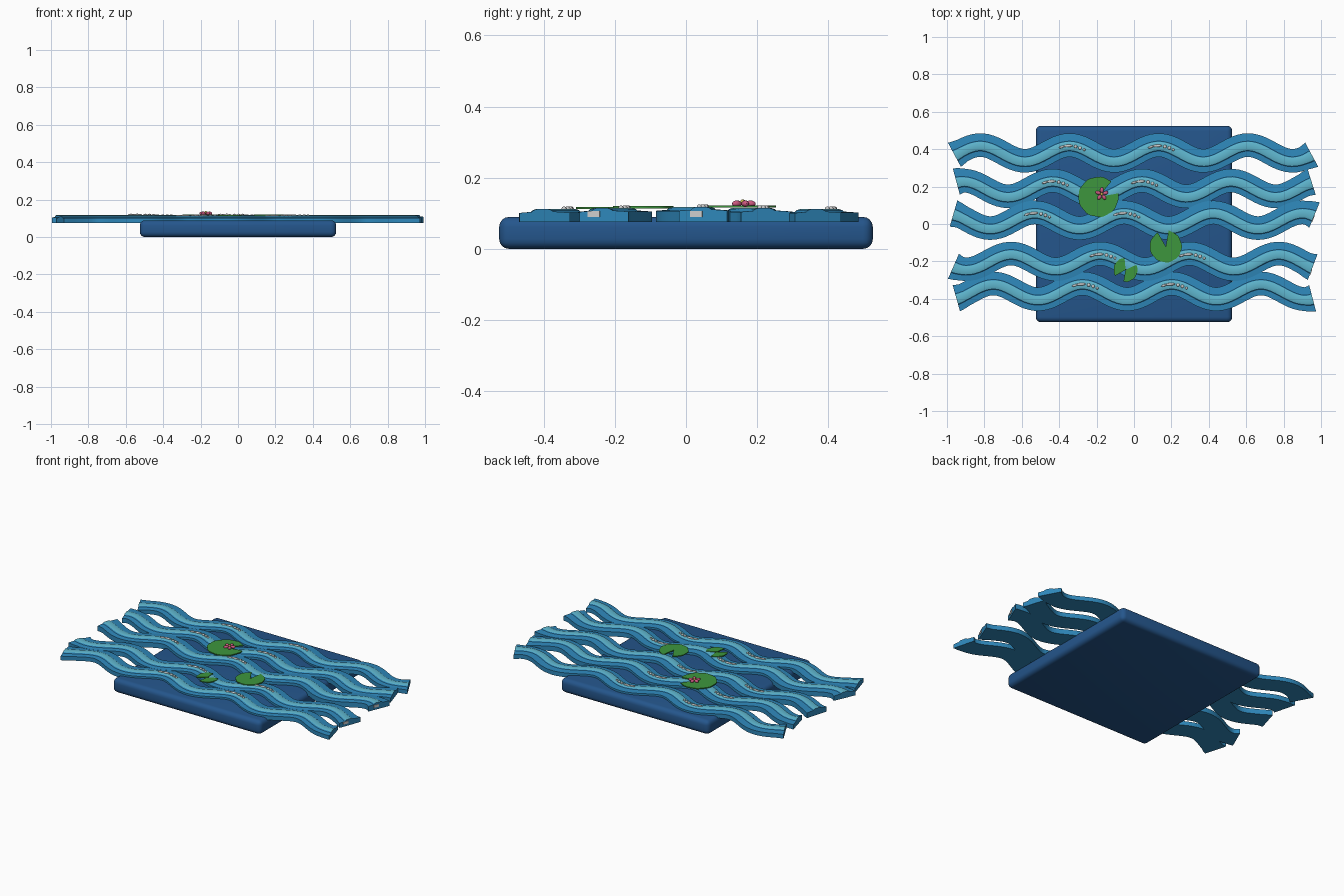
import bpy, bmesh, math
from mathutils import Vector, Matrix

if "Cube" in bpy.data.objects:
    bpy.data.objects.remove(bpy.data.objects["Cube"])


def material(name, rgb):
    m = bpy.data.materials.new(name)
    m.diffuse_color = (*rgb, 1)
    m.use_nodes = True
    m.node_tree.nodes["Principled BSDF"].inputs["Base Color"].default_value = m.diffuse_color
    return m


NAVY = material("deep_water_navy", (0.018, 0.093, 0.263))
BLUE = material("wave_blue", (0.028, 0.246, 0.497))
CYAN = material("crest_cyan", (0.115, 0.47, 0.62))
FOAM = material("foam_grey", (0.62, 0.62, 0.62))
GREEN = material("leaf_green", (0.048, 0.305, 0.048))
PINK = material("petal_pink", (0.62, 0.10, 0.22))
YELLOW = material("pollen_yellow", (0.6, 0.5, 0.08))


def finish(bm, name, mats, angle=35):
    bmesh.ops.recalc_face_normals(bm, faces=bm.faces)
    me = bpy.data.meshes.new(name)
    bm.to_mesh(me)
    bm.free()
    ob = bpy.data.objects.new(name, me)
    bpy.context.collection.objects.link(ob)
    for m in mats:
        me.materials.append(m)
    bpy.ops.object.select_all(action='DESELECT')
    ob.select_set(True)
    bpy.context.view_layer.objects.active = ob
    bpy.ops.object.shade_smooth_by_angle(angle=math.radians(angle))
    return ob


def blob(bm, loc, size, turn=0, seg=12):
    mat = (Matrix.Translation(loc) @ Matrix.Rotation(turn, 4, 'Z')
           @ Matrix.Diagonal((*size, 1)))
    bmesh.ops.create_uvsphere(bm, u_segments=seg, v_segments=8, radius=1, matrix=mat)


# rounded base slab
bm = bmesh.new()
bmesh.ops.create_cube(bm, size=1, matrix=Matrix.Translation((0, 0, 0.045))
                      @ Matrix.Diagonal((1.05, 1.05, 0.09, 1)))
bmesh.ops.bevel(bm, geom=bm.edges[:], offset=0.028, segments=4, profile=0.5,
                affect='EDGES')
finish(bm, "base_slab", [NAVY])

# wave ribbons: centre y, x of one crest, x start, x end, lift
PERIOD, AMP = 0.477, 0.042
RIBBONS = [(0.38, -0.345, -0.96, 0.95, 0.0), (0.19, -0.435, -0.95, 0.95, 0.003),
           (0.02, -0.53, -0.965, 0.965, 0.006), (-0.20, -0.18, -0.965, 0.955, 0.003),
           (-0.36, -0.275, -0.95, 0.955, 0.0)]
# cross-section: sideways offset, height
PROFILE = [(-0.063, 0.075), (-0.063, 0.101), (-0.032, 0.104), (-0.027, 0.109),
           (-0.018, 0.112), (0.008, 0.112), (0.017, 0.109), (0.021, 0.105),
           (0.063, 0.102), (0.063, 0.075)]
CYAN_STRIPS = (3, 4, 5)


def wave(y0, crest, x):
    """Centre point and sideways direction of a ribbon at x."""
    k = 2 * math.pi / PERIOD
    slope = -AMP * k * math.sin(k * (x - crest))
    side = Vector((-slope, 1, 0)).normalized()
    return Vector((x, y0 + AMP * math.cos(k * (x - crest)), 0)), side


def ribbon(name, y0, crest, xa, xb, lift):
    bm = bmesh.new()
    steps, rings = 90, []
    for i in range(steps + 1):
        x = xa + (xb - xa) * i / steps
        p, side = wave(y0, crest, x)
        edge = min(x - xa, xb - x)
        flare = 1 + 0.16 * max(0, 1 - edge / 0.045)
        rings.append([bm.verts.new(p + side * v * flare
                                   + Vector((0, 0, z + (lift if z > 0.08 else 0))))
                      for v, z in PROFILE])
    n = len(PROFILE)
    for a, b in zip(rings, rings[1:]):
        for j in range(n):
            k = (j + 1) % n
            f = bm.faces.new((a[j], b[j], b[k], a[k]))
            f.material_index = 1 if j in CYAN_STRIPS else 0
    bm.faces.new(rings[0])
    bm.faces.new(rings[-1])
    finish(bm, name, [BLUE, CYAN], 25)


def foam(name, y0, crest, top):
    """A foam streak followed by three bubbles, lying on a crest."""
    bm = bmesh.new()
    for dx, length, width in ((-0.055, 0.016, 0.006), (-0.02, 0.026, 0.007),
                              (0.022, 0.009, 0.009), (0.046, 0.009, 0.009),
                              (0.068, 0.007, 0.007)):
        p, side = wave(y0, crest, crest + 0.012 + dx)
        turn = math.atan2(-side.x, side.y)
        blob(bm, p - side * 0.004 + Vector((0, 0, top)), (length, width, 0.006), turn)
    finish(bm, name, [FOAM])


for i, (y0, crest, xa, xb, lift) in enumerate(RIBBONS, 1):
    ribbon(f"wave_ribbon_{i}", y0, crest, xa, xb, lift)
    for j in range(2):
        foam(f"foam_{i}_{j + 1}", y0, crest + j * PERIOD + (PERIOD * 0.0), 0.113 + lift)

# small pale plates on two ribbon ends
for i, v in ((2, -0.02), (3, -0.03)):
    y0, crest, xa, xb, lift = RIBBONS[i]
    p, side = wave(y0, crest, xb)
    bm = bmesh.new()
    turn = math.atan2(-side.x, side.y)
    bmesh.ops.create_cube(bm, size=1, matrix=Matrix.Translation(p + side * v + Vector((0, 0, 0.098)))
                          @ Matrix.Rotation(turn, 4, 'Z')
                          @ Matrix.Diagonal((0.006, 0.036, 0.016, 1)))
    finish(bm, f"end_foam_plate_{i}", [FOAM])


# lily pads: disc with wedge notches cut to the centre
def lily_pad(name, x, y, z, radius, notches):
    """notches: (direction, half width) in degrees."""
    bm = bmesh.new()
    seg = 72
    lo, hi = [], []
    for zz, ring in ((z, lo), (z + 0.006, hi)):
        centre = bm.verts.new((x, y, zz))
        for i in range(seg):
            a = i * 360 / seg
            cut = any(abs((a - d + 180) % 360 - 180) <= w for d, w in notches)
            r = radius * (1 + 0.015 * math.cos(math.radians(a * 9)))
            ring.append(None if cut else bm.verts.new(
                (x + r * math.cos(math.radians(a)), y + r * math.sin(math.radians(a)), zz)))
        ring.append(centre)
    for i in range(seg):
        j = (i + 1) % seg
        if lo[i] and lo[j]:
            bm.faces.new((hi[-1], hi[i], hi[j]))
            bm.faces.new((lo[-1], lo[j], lo[i]))
            bm.faces.new((lo[i], lo[j], hi[j], hi[i]))
        elif lo[i] or lo[j]:
            k = i if lo[i] else j
            bm.faces.new((lo[-1], lo[k], hi[k], hi[-1]))
    finish(bm, name, [GREEN])


lily_pad("lily_pad_large", -0.19, 0.145, 0.116, 0.107, [(32, 17)])
lily_pad("lily_pad_medium", 0.17, -0.12, 0.114, 0.085, [(98, 17)])
lily_pad("lily_pad_small", -0.045, -0.245, 0.112, 0.064, [(62, 32), (235, 22)])

# water lily flower
fx, fy = -0.172, 0.16
bm = bmesh.new()
for i in range(5):
    a = 2 * math.pi * i / 5 + 0.3
    blob(bm, (fx + 0.021 * math.cos(a), fy + 0.021 * math.sin(a), 0.127),
         (0.015, 0.010, 0.009), a)
finish(bm, "flower_petals", [PINK])
bm = bmesh.new()
blob(bm, (fx, fy, 0.131), (0.008, 0.008, 0.008))
finish(bm, "flower_centre", [YELLOW])
